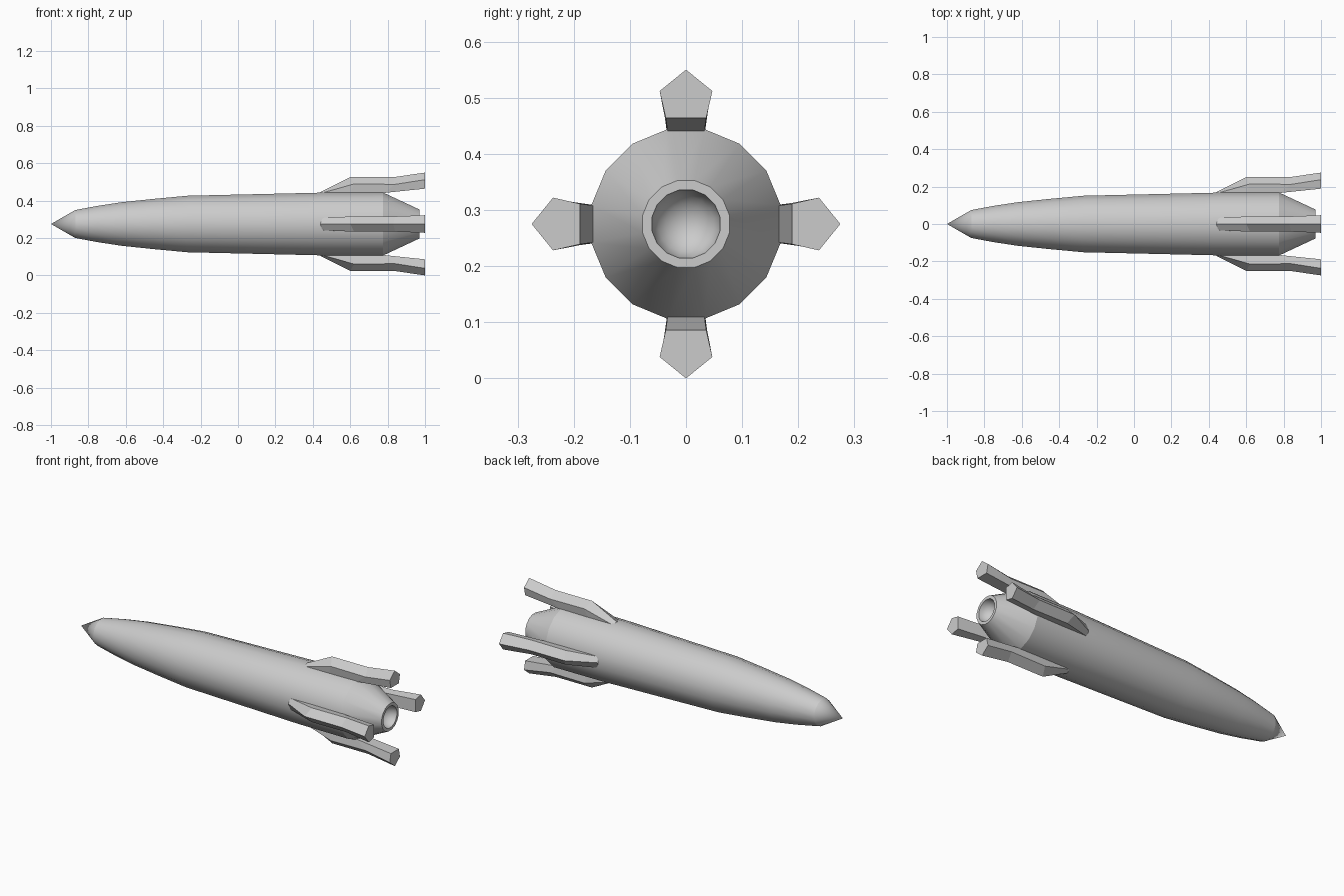
import bpy, bmesh, math
from mathutils import Vector

if "Cube" in bpy.data.objects:
    bpy.data.objects.remove(bpy.data.objects["Cube"])

AXIS_Z = 0.275
SIDES = 16


def finish(name, bm, smooth=True):
    bmesh.ops.recalc_face_normals(bm, faces=bm.faces)
    mesh = bpy.data.meshes.new(name)
    bm.to_mesh(mesh)
    bm.free()
    obj = bpy.data.objects.new(name, mesh)
    bpy.context.collection.objects.link(obj)
    obj.location.z = AXIS_Z
    if smooth:
        bpy.ops.object.select_all(action='DESELECT')
        obj.select_set(True)
        bpy.context.view_layer.objects.active = obj
        bpy.ops.object.shade_smooth_by_angle(angle=math.radians(25))
    return obj


def lathe(name, profile):
    """Sweep (x, radius) points around the x axis; zero radius makes a tip."""
    bm = bmesh.new()
    rings = []
    for x, r in profile:
        if r == 0:
            rings.append([bm.verts.new((x, 0, 0))] * SIDES)
        else:
            angles = [math.tau * (i + 0.5) / SIDES for i in range(SIDES)]
            rings.append([bm.verts.new((x, r * math.cos(a), r * math.sin(a))) for a in angles])
    for a, b in zip(rings, rings[1:]):
        for i in range(SIDES):
            j = (i + 1) % SIDES
            bm.faces.new(list(dict.fromkeys((a[i], a[j], b[j], b[i]))))
    return finish(name, bm)


def fin(name, angle):
    """Loft pentagon sections: x at base, x at shoulder, base, shoulder, ridge, half widths."""
    sections = [
        (0.44, 0.45, 0.155, 0.166, 0.170, 0.033, 0.033),
        (0.60, 0.62, 0.158, 0.214, 0.250, 0.033, 0.041),
        (0.78, 0.84, 0.166, 0.212, 0.250, 0.033, 0.041),
        (1.00, 1.00, 0.189, 0.237, 0.275, 0.036, 0.047),
    ]
    ridge_x = (0.44, 0.60, 0.83, 1.00)
    bm = bmesh.new()
    c, s = math.cos(angle), math.sin(angle)
    rings = []
    for (xb, xs, base, shoulder, ridge, wb, ws), xr in zip(sections, ridge_x):
        pts = [(xb, -wb, base), (xs, -ws, shoulder), (xr, 0, ridge), (xs, ws, shoulder), (xb, wb, base)]
        rings.append([bm.verts.new(Vector((x, w * c - h * s, w * s + h * c))) for x, w, h in pts])
    for a, b in zip(rings, rings[1:]):
        for i in range(5):
            j = (i + 1) % 5
            bm.faces.new((a[i], a[j], b[j], b[i]))
    bm.faces.new(rings[0])
    bm.faces.new(rings[-1])
    return finish(name, bm, smooth=False)


# Pointed nose tip
lathe("nose_tip", [(-1.0, 0), (-0.87, 0.076)])

# Long tapering hull
lathe("hull", [(-0.87, 0.076), (-0.75, 0.099), (-0.62, 0.119), (-0.45, 0.137),
               (-0.27, 0.154), (0.45, 0.171), (0.775, 0.172)])

# Tail cone with rim and rounded exhaust bowl
bowl = [(0.97 - 0.062 * math.sin(t), 0.062 * math.cos(t) if k < 5 else 0)
        for k, t in enumerate(math.radians(18 * k) for k in range(6))]
lathe("tail_nozzle", [(0.775, 0.172), (0.97, 0.079)] + bowl)

# Four stabiliser fins
for k, side in enumerate(("top", "left", "bottom", "right")):
    fin(f"{side}_fin", k * math.pi / 2)
